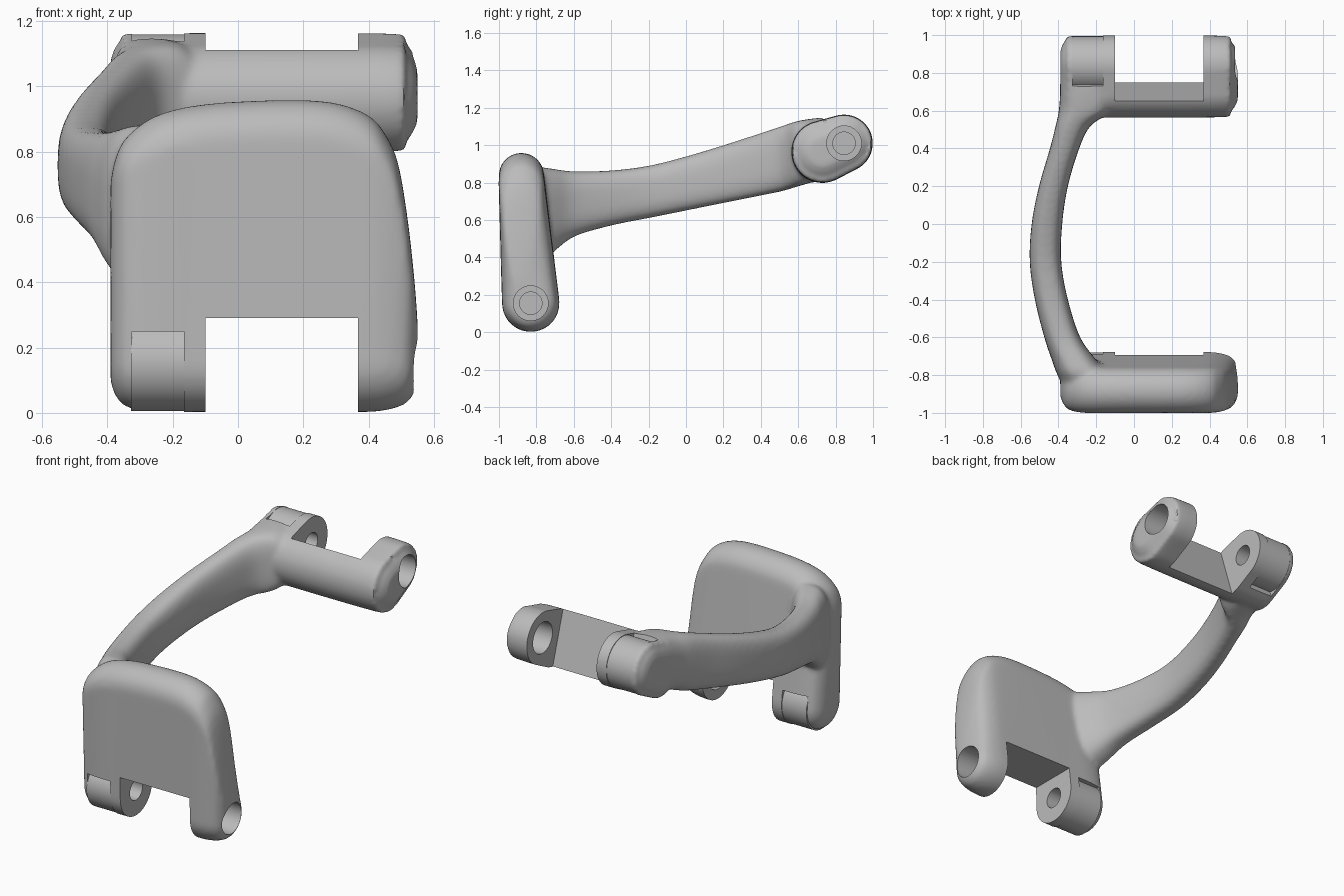
import bpy, bmesh, math
from mathutils import Matrix, Vector

if "Cube" in bpy.data.objects:
    bpy.data.objects.remove(bpy.data.objects["Cube"])

grey = bpy.data.materials.new("plain grey")
grey.use_nodes = True
grey.diffuse_color = (0.5, 0.5, 0.5, 1)
grey.node_tree.nodes["Principled BSDF"].inputs["Base Color"].default_value = (0.5, 0.5, 0.5, 1)


def add_object(name, bm):
    bmesh.ops.recalc_face_normals(bm, faces=bm.faces)
    mesh = bpy.data.meshes.new(name)
    bm.to_mesh(mesh)
    bm.free()
    mesh.materials.append(grey)
    obj = bpy.data.objects.new(name, mesh)
    bpy.context.collection.objects.link(obj)
    return obj


def apply(obj, kind, **settings):
    bpy.context.view_layer.objects.active = obj
    mod = obj.modifiers.new(kind, kind)
    for key, value in settings.items():
        setattr(mod, key, value)
    bpy.ops.object.modifier_apply(modifier=mod.name)


def smooth_rows(rows, steps=4):
    """Catmull-Rom interpolation between rows of section values."""
    out = []
    for i in range(len(rows) - 1):
        a, b, c, d = (rows[max(0, min(len(rows) - 1, i + k))] for k in (-1, 0, 1, 2))
        for s in range(steps):
            t = s / steps
            out.append([q + 0.5 * t * (r - p + t * (2 * p - 5 * q + 4 * r - w + t * (3 * (q - r) + w - p)))
                        for p, q, r, w in zip(a, b, c, d)])
    return out + [list(rows[-1])]


def loft(bm, rings):
    rings = [[bm.verts.new(p) for p in ring] for ring in rings]
    n = len(rings[0])
    for r, s in zip(rings, rings[1:]):
        for i in range(n):
            bm.faces.new((r[i], r[(i + 1) % n], s[(i + 1) % n], s[i]))
    bm.faces.new(rings[0])
    bm.faces.new(rings[-1])


def capsule(x, a, ra, b, rb, n=16):
    """Ring in the YZ plane around two centres."""
    d = math.atan2(b[1] - a[1], b[0] - a[0])
    ring = []
    for c, r, start in ((b, rb, d - math.pi / 2), (a, ra, d + math.pi / 2)):
        for i in range(n + 1):
            t = start + math.pi * i / n
            ring.append((x, c[0] + r * math.cos(t), c[1] + r * math.sin(t)))
    return ring


def cut(obj, cutter):
    apply(obj, 'BOOLEAN', operation='DIFFERENCE', solver='EXACT', object=cutter)
    bpy.data.objects.remove(cutter)


def cylinder(name, x0, x1, centre, radius):
    bm = bmesh.new()
    place = Matrix.Translation(((x0 + x1) / 2, *centre)) @ Matrix.Rotation(math.pi / 2, 4, 'Y')
    bmesh.ops.create_cone(bm, cap_ends=True, segments=64, radius1=radius, radius2=radius,
                          depth=abs(x1 - x0), matrix=place)
    return add_object(name, bm)


def end_box(name, x0, x1, centre, angle, offset, size=0.6):
    """Box starting `offset` behind a pivot and running outward along `angle`."""
    bm = bmesh.new()
    out = Vector((0, math.cos(angle), math.sin(angle)))
    mid = Vector(((x0 + x1) / 2, *centre)) + out * (size / 2 - offset)
    place = (Matrix.Translation(mid) @ Matrix.Rotation(angle, 4, 'X')
             @ Matrix.Diagonal((x1 - x0, size, size, 1)))
    bmesh.ops.create_cube(bm, size=1, matrix=place)
    return add_object(name, bm)


FRONT, BACK = (-0.83, 0.155), (0.845, 1.01)
body = bmesh.new()

# Front plate: x, edge inset, height of the upper centre
plate = [(-.39, .09, .68), (-.375, .05, .71), (-.34, .015, .74), (-.25, 0, .79), (-.1, 0, .825),
         (.15, 0, .838), (.3, 0, .828), (.4, 0, .79), (.45, .005, .74), (.49, .015, .66),
         (.52, .03, .5), (.54, .06, .35), (.55, .09, .25)]
loft(body, [capsule(x, FRONT, .153 - e, (-.88, z), .121 - e) for x, e, z in smooth_rows(plate)])

# Rear crossbar: x, edge inset
bar = [(-.39, .08), (-.375, .04), (-.34, .01), (-.3, 0), (.45, 0), (.5, .02), (.53, .05), (.55, .09)]
loft(body, [capsule(x, (.73, .965), .166 - e, BACK, .153 - e) for x, e in smooth_rows(bar)])

# Curved side arm: y, outer x, inner x, bottom z, top z
arm = [(-.9, -.35, -.15, .4, .82), (-.8, -.405, -.14, .38, .88), (-.72, -.435, -.2, .42, .875),
       (-.6, -.475, -.285, .51, .86), (-.4, -.525, -.35, .57, .865), (-.2, -.552, -.385, .61, .89),
       (0, -.542, -.38, .65, .94), (.2, -.503, -.35, .69, 1.0), (.4, -.445, -.29, .73, 1.065),
       (.52, -.415, -.23, .755, 1.105), (.6, -.398, -.12, .78, 1.13), (.7, -.392, -.12, .81, 1.145),
       (.82, -.39, -.2, .86, 1.15)]


def arm_ring(y, xo, xi, lo, hi, n=32):
    ring = []
    for i in range(n):
        c, s = math.cos(2 * math.pi * i / n), math.sin(2 * math.pi * i / n)
        px, pz = (math.copysign(abs(v) ** 0.7, v) for v in (c, s))
        ring.append(((xo + xi) / 2 + px * (xi - xo) / 2, y, (lo + hi) / 2 + pz * (hi - lo) / 2))
    return ring


loft(body, [arm_ring(*row) for row in smooth_rows(arm)])

# Blend the three forms into one casting
frame = add_object("bracket_frame", body)
apply(frame, 'REMESH', mode='VOXEL', voxel_size=0.013)
apply(frame, 'SMOOTH', factor=0.5, iterations=10)

# Pivots: notch between the lugs, sleeve recess, wide bore and narrow bore
parts = [frame]
for name, pivot, angle, notch, recess in (("front", FRONT, -math.pi / 2, .135, .095),
                                          ("rear", BACK, math.radians(17.5), .155, .07)):
    cut(frame, end_box("notch_cutter", -.1, .367, pivot, angle, notch))
    cut(frame, end_box("recess_cutter", -.325, -.165, pivot, angle, recess))
    cut(frame, cylinder("wide_bore_cutter", .3, .7, pivot, .093))
    cut(frame, cylinder("narrow_bore_cutter", -.2, 0, pivot, .06))
    sleeve = cylinder(name + "_pivot_sleeve", -.328, -.163, pivot, .149)
    cut(sleeve, cylinder("sleeve_bore_cutter", -.27, 0, pivot, .06))
    parts.append(sleeve)

# Smooth shading with crisp machined edges
bpy.ops.object.select_all(action='DESELECT')
for part in parts:
    part.select_set(True)
bpy.context.view_layer.objects.active = frame
bpy.ops.object.shade_smooth_by_angle(angle=math.radians(35))
